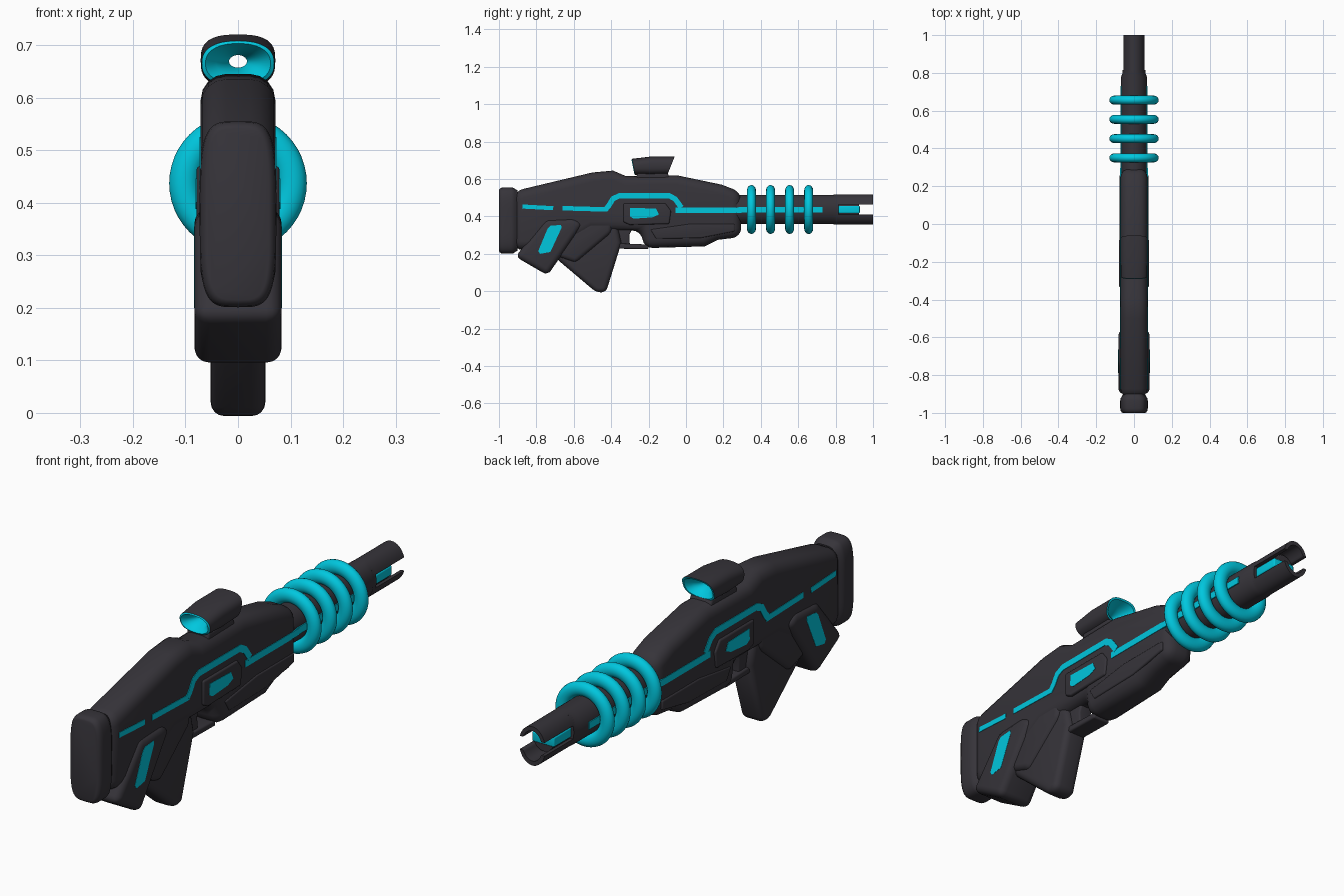
import bpy, bmesh, math
from mathutils import Vector

cube = bpy.data.objects.get("Cube")
if cube:
    bpy.data.objects.remove(cube)


def material(name, rgb):
    m = bpy.data.materials.new(name)
    m.use_nodes = True
    m.diffuse_color = (*rgb, 1)
    m.node_tree.nodes["Principled BSDF"].inputs["Base Color"].default_value = (*rgb, 1)
    return m


DARK = material("charcoal", (0.037, 0.034, 0.042))
CYAN = material("glowing cyan", (0.0, 0.57, 0.73))
AXIS_Z = 0.437  # height of the barrel axis


def finish(name, bm, mats, bevel=0.0, segments=4, mirror=False):
    """Bevel the hard edges, make the object and shade it."""
    bmesh.ops.recalc_face_normals(bm, faces=bm.faces)
    if bevel:
        hard = [e for e in bm.edges if len(e.link_faces) == 2
                and e.calc_face_angle() > math.radians(32)]
        bmesh.ops.bevel(bm, geom=hard, offset=bevel, segments=segments,
                        profile=0.5, affect='EDGES', clamp_overlap=True)
    me = bpy.data.meshes.new(name)
    bm.to_mesh(me)
    bm.free()
    for m in mats:
        me.materials.append(m)
    ob = bpy.data.objects.new(name, me)
    bpy.context.collection.objects.link(ob)
    if mirror:
        ob.modifiers.new("Mirror", 'MIRROR')
    bpy.ops.object.select_all(action='DESELECT')
    ob.select_set(True)
    bpy.context.view_layer.objects.active = ob
    bpy.ops.object.shade_smooth_by_angle(angle=math.radians(40))


def prism(name, outline, x0, x1, mat=DARK, bevel=0.0, mirror=False):
    """Side outline of (y, z) points extruded from x0 to x1."""
    bm = bmesh.new()
    a = [bm.verts.new((x0, y, z)) for y, z in outline]
    b = [bm.verts.new((x1, y, z)) for y, z in outline]
    bm.faces.new(a)
    bm.faces.new(b[::-1])
    for i in range(len(a)):
        j = (i + 1) % len(a)
        bm.faces.new((a[i], a[j], b[j], b[i]))
    finish(name, bm, [mat], bevel, mirror=mirror)


def slab(name, outline, half, bevel, mat=DARK):
    prism(name, outline, -half, half, mat, bevel)


def plate(name, outline, x0, x1, mat=CYAN, bevel=0.0):
    prism(name, outline, x0, x1, mat, bevel, mirror=True)


def ribbon(path, width):
    """Outline of a constant-width strip along a polyline."""
    pts = [Vector(p) for p in path]
    left, right = [], []
    for i, p in enumerate(pts):
        d0 = (p - pts[max(i - 1, 0)]).normalized()
        d1 = (pts[min(i + 1, len(pts) - 1)] - p).normalized()
        t = (d0 + d1).normalized()
        n = Vector((-t.y, t.x)) * width / 2
        n /= max(t.dot(d0), t.dot(d1))
        left.append(p + n)
        right.append(p - n)
    return [tuple(p) for p in left + right[::-1]]


def oval(y, cz, rx, rz, power=2.0, slant=0.0, n=48):
    """Superellipse section across the y axis, optionally slanted."""
    pts = []
    for i in range(n):
        a = math.tau * i / n
        c, s = math.cos(a), math.sin(a)
        x = math.copysign(abs(c) ** (2 / power), c) * rx
        z = math.copysign(abs(s) ** (2 / power), s) * rz
        pts.append((x, y + slant * z, cz + z))
    return pts


def loft(name, sections, colours=None, closed=False, mats=(DARK,)):
    """Skin sections one after another; colours gives a slot per span."""
    bm = bmesh.new()
    rows = [[bm.verts.new(p) for p in s] for s in sections]
    spans = len(rows) if closed else len(rows) - 1
    for k in range(spans):
        a, b = rows[k], rows[(k + 1) % len(rows)]
        for i in range(len(a)):
            j = (i + 1) % len(a)
            f = bm.faces.new((a[i], a[j], b[j], b[i]))
            f.material_index = colours[k] if colours else 0
    if not closed:
        bm.faces.new(rows[0])
        bm.faces.new(rows[-1][::-1])
    finish(name, bm, mats)


# Main body and stock
slab("main_body", [
    (-0.92, 0.22), (-0.92, 0.535), (-0.5, 0.635), (-0.39, 0.645), (-0.32, 0.615),
    (-0.05, 0.62), (0.19, 0.57), (0.295, 0.53), (0.295, 0.29), (0.17, 0.275),
    (0.1, 0.24), (-0.225, 0.23), (-0.24, 0.325), (-0.5, 0.325), (-0.68, 0.22)],
    0.071, 0.052)

# Rounded butt pad
loft("butt_pad", [oval(y, 0.378, 0.073 - d, 0.177 - d, 4.0)
                  for y, d in ((-1, 0.014), (-0.997, 0.008), (-0.988, 0.002),
                               (-0.975, 0), (-0.935, 0), (-0.922, 0.002),
                               (-0.914, 0.008), (-0.9, 0.016))])

# Magazine, grip, trigger and guard
slab("magazine", [(-0.912, 0.185), (-0.74, 0.085), (-0.55, 0.36), (-0.6, 0.39),
                  (-0.75, 0.385)], 0.083, 0.032)
slab("grip", [(-0.7, 0.18), (-0.48, -0.006), (-0.428, -0.006), (-0.345, 0.26),
              (-0.37, 0.37), (-0.6, 0.37)], 0.052, 0.03)
slab("grip_shoulder", [(-0.7, 0.19), (-0.59, 0.15), (-0.4, 0.31), (-0.38, 0.4),
                       (-0.6, 0.4)], 0.066, 0.025)
slab("trigger_guard", [(-0.38, 0.228), (-0.2, 0.225), (-0.2, 0.25),
                       (-0.38, 0.256)], 0.04, 0.008)
slab("trigger", [(-0.39, 0.34), (-0.285, 0.34), (-0.303, 0.3), (-0.3, 0.245),
                 (-0.39, 0.245)], 0.03, 0.008)

# Raised side panels
plate("receiver_panel", [(-0.335, 0.37), (-0.335, 0.47), (-0.11, 0.47),
                         (-0.08, 0.43), (-0.09, 0.36), (-0.3, 0.355)],
      0.06, 0.079, DARK, 0.008)
plate("handguard_panel", [(-0.16, 0.28), (-0.19, 0.33), (0.02, 0.36), (0.26, 0.36),
                          (0.26, 0.32), (0.08, 0.285)], 0.06, 0.076, DARK, 0.007)

# Cyan side strips: two on the stock, an arch and one towards the barrel
plate("stock_strip", ribbon([(-0.875, 0.453), (-0.71, 0.444)], 0.022), 0.067, 0.073)
plate("middle_strip", ribbon([(-0.66, 0.444), (-0.42, 0.437)], 0.024), 0.067, 0.073)
plate("arch_strip", ribbon([(-0.43, 0.438), (-0.413, 0.457), (-0.39, 0.495),
                            (-0.355, 0.511), (-0.09, 0.511), (-0.058, 0.493),
                            (-0.025, 0.448)], 0.028), 0.067, 0.0735)
plate("fore_strip", ribbon([(-0.055, 0.433), (0.297, 0.433)], 0.028), 0.067, 0.073)

# Cyan windows
plate("receiver_window", [(-0.30, 0.40), (-0.298, 0.446), (-0.16, 0.442),
                          (-0.145, 0.41), (-0.18, 0.395), (-0.28, 0.388)],
      0.074, 0.0805)
plate("magazine_window", [(-0.79, 0.215), (-0.74, 0.335), (-0.725, 0.35),
                          (-0.668, 0.355), (-0.665, 0.34), (-0.725, 0.21),
                          (-0.78, 0.2)], 0.079, 0.084)

# Barrel with its side strip
loft("barrel", [oval(y, AXIS_Z, rx, rz) for y, rx, rz in
                ((0.27, 0.068, 0.078), (0.78, 0.068, 0.078),
                 (0.80, 0.06, 0.08), (0.815, 0.06, 0.08))])
plate("barrel_strip", ribbon([(0.28, 0.435), (0.73, 0.435)], 0.03), 0.063, 0.071)

# Coil rings, deeper than they are wide
for i in range(4):
    turns = [math.tau * k / 16 for k in range(16)]
    loft(f"coil_ring_{i + 1}", [
        oval(0.35 + 0.102 * i + 0.024 * math.sin(t), AXIS_Z,
             0.102 + 0.029 * math.cos(t), 0.102 + 0.029 * math.cos(t))
        for t in turns], closed=True, mats=(CYAN,))

# Muzzle: two shells leaving an open slot on each side, around a cyan core
for name, sign in (("muzzle_upper", 1), ("muzzle_lower", -1)):
    arc = [0.35 + (math.pi - 0.7) * i / 18 for i in range(19)]
    section = [(0.06 * math.cos(a), 0.08 * math.sin(a)) for a in arc]
    section += [(0.045 * math.cos(a), max(0.062 * math.sin(a), 0.0274))
                for a in reversed(arc)]
    loft(name, [[(x, y, AXIS_Z + sign * z) for x, z in section]
                for y in (0.8, 1.0)])
loft("muzzle_core", [oval(y, AXIS_Z, 0.046, 0.05) for y in (0.81, 0.925)])
slab("muzzle_glow", ribbon([(0.815, AXIS_Z), (0.93, AXIS_Z)], 0.04), 0.051, 0.006, CYAN)

# Sight: a dark tube with cyan rims and dishes meeting at a small bore
loft("sight", [
    oval(-0.28, 0.665, 0.069, 0.043, 2.4, -0.2),
    oval(-0.19, 0.67, 0.071, 0.05, 2.8),
    oval(-0.08, 0.672, 0.071, 0.048, 2.8, 0.4),
    oval(-0.081, 0.671, 0.064, 0.042, 2.6, 0.4),
    oval(-0.11, 0.67, 0.042, 0.028),
    oval(-0.145, 0.669, 0.017, 0.012),
    oval(-0.215, 0.669, 0.017, 0.012),
    oval(-0.262, 0.667, 0.042, 0.026),
    oval(-0.284, 0.665, 0.062, 0.038, 2.3, -0.2)],
    colours=[0, 0, 1, 1, 1, 1, 1, 1, 1], closed=True, mats=(DARK, CYAN))
slab("sight_mount", [(-0.27, 0.59), (-0.26, 0.632), (-0.1, 0.635), (-0.08, 0.59)],
     0.05, 0.01)
